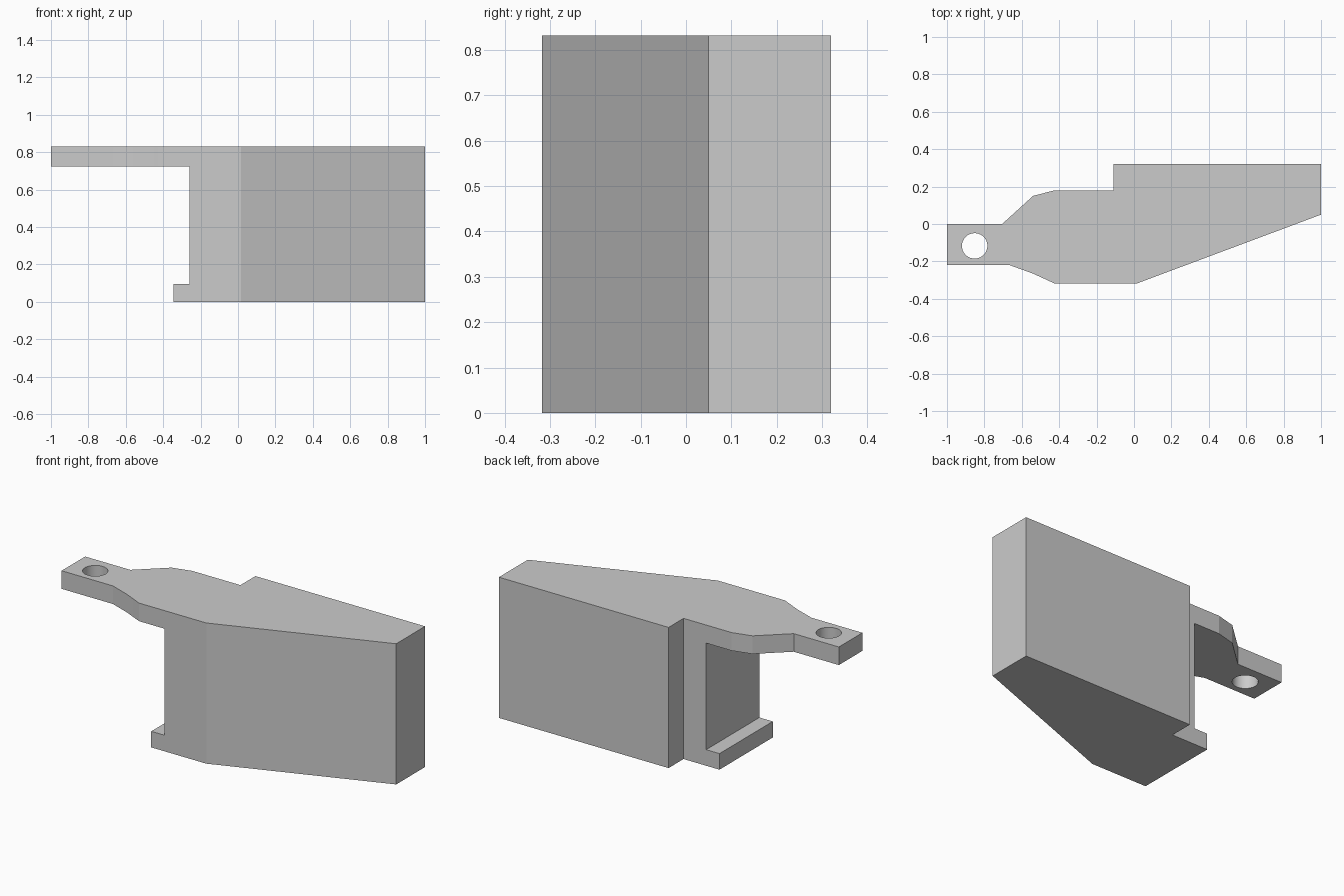
import bpy, bmesh
from mathutils import Vector

if "Cube" in bpy.data.objects:
    bpy.data.objects.remove(bpy.data.objects["Cube"])


def prism(name, points, direction):
    """Extrude a closed outline of 3D points into a solid."""
    bm = bmesh.new()
    face = bm.faces.new([bm.verts.new(p) for p in points])
    ext = bmesh.ops.extrude_face_region(bm, geom=[face])
    verts = [g for g in ext["geom"] if isinstance(g, bmesh.types.BMVert)]
    bmesh.ops.translate(bm, verts=verts, vec=Vector(direction))
    bmesh.ops.recalc_face_normals(bm, faces=bm.faces)
    mesh = bpy.data.meshes.new(name)
    bm.to_mesh(mesh)
    bm.free()
    obj = bpy.data.objects.new(name, mesh)
    bpy.context.collection.objects.link(obj)
    return obj


def cut(target, cutter):
    """Subtract the cutter, apply the result and remove the cutter."""
    cutter.hide_render = True
    mod = target.modifiers.new("cut", "BOOLEAN")
    mod.operation = "DIFFERENCE"
    mod.solver = "EXACT"
    mod.object = cutter
    bpy.context.view_layer.objects.active = target
    bpy.ops.object.modifier_apply(modifier=mod.name)
    bpy.data.objects.remove(cutter)


HEIGHT = 0.832

# Bracket body: plan outline raised to full height
plan = [(-1, 0), (-0.705, 0), (-0.54, 0.15), (-0.425, 0.18), (-0.11, 0.18),
        (-0.11, 0.32), (1, 0.32), (1, 0.05), (0.015, -0.318),
        (-0.425, -0.318), (-0.54, -0.265), (-0.665, -0.22), (-1, -0.22)]
body = prism("bracket_body", [(x, y, 0) for x, y in plan], (0, 0, HEIGHT))

# Space under the arm, leaving the wall and the small foot lip
side = [(-1.2, -0.2), (-0.345, -0.2), (-0.345, 0.095), (-0.258, 0.095),
        (-0.258, 0.725), (-1.2, 0.725)]
cut(body, prism("arm_gap_cutter", [(x, -0.6, z) for x, z in side], (0, 1.2, 0)))

# Round bolt hole through the end of the arm
bpy.ops.mesh.primitive_cylinder_add(vertices=48, radius=0.068, depth=0.5,
                                    location=(-0.852, -0.117, HEIGHT))
cut(body, bpy.context.object)

# Smooth the hole wall, keep the other edges crisp
bpy.ops.object.select_all(action="DESELECT")
body.select_set(True)
bpy.context.view_layer.objects.active = body
bpy.ops.object.shade_smooth_by_angle(angle=0.17)
